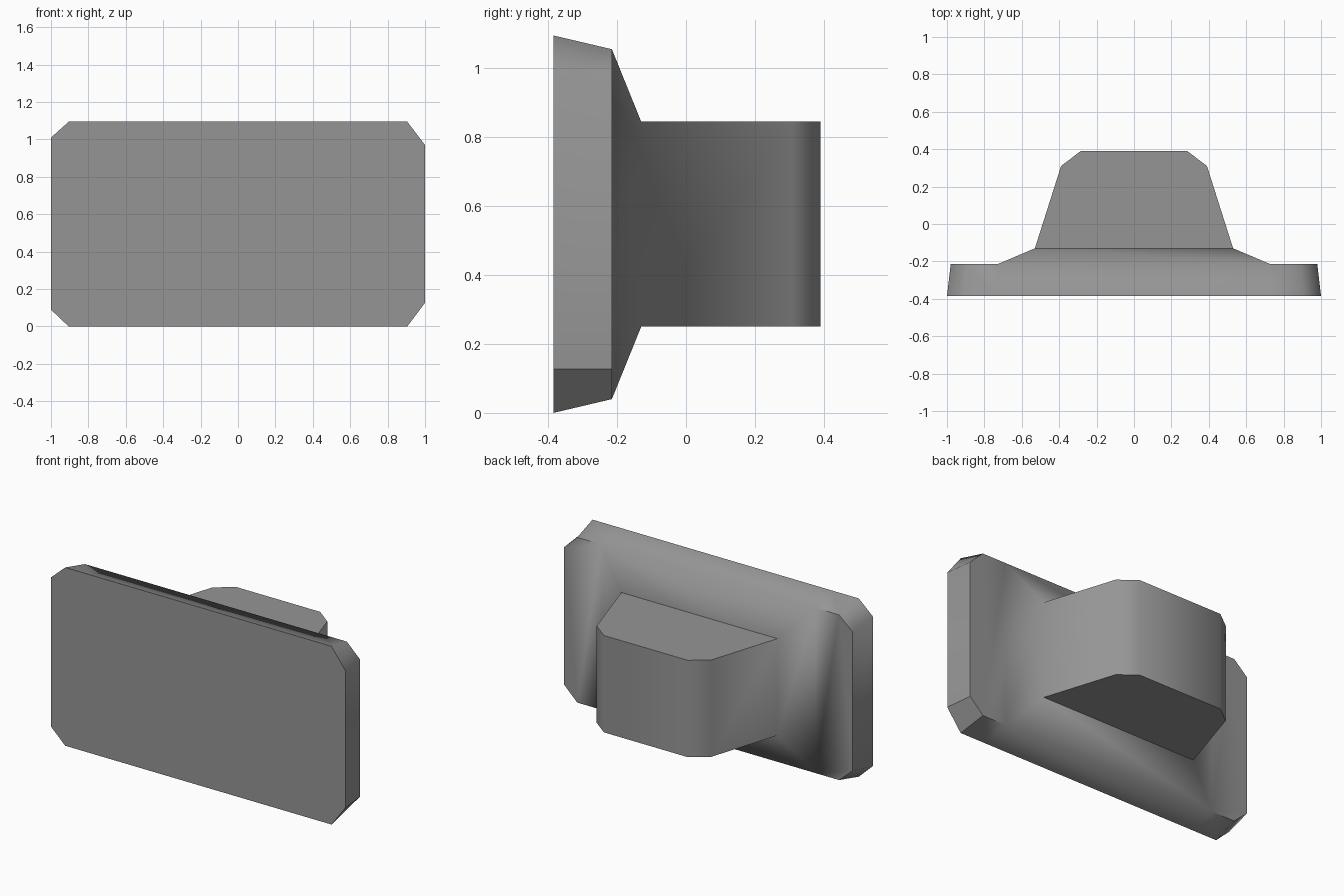
import bpy, bmesh, math

cube = bpy.data.objects.get("Cube")
if cube:
    bpy.data.objects.remove(cube, do_unlink=True)

grey = bpy.data.materials.new("mid_grey")
grey.use_nodes = True
colour = (0.30, 0.30, 0.30, 1)
grey.diffuse_color = colour
grey.node_tree.nodes["Principled BSDF"].inputs["Base Color"].default_value = colour

FRONT, RIM, NECK = -0.385, -0.215, -0.13
bm = bmesh.new()


def ring(points):
    return [bm.verts.new(p) for p in points]


def bridge(a, b, closed=True):
    n = len(a)
    return [bm.faces.new((a[i], a[(i + 1) % n], b[(i + 1) % n], b[i]))
            for i in range(n if closed else n - 1)]


def plate_ring(y, half, cut, z0, z1, right, left):
    """Chamfered rectangle, anticlockwise from the slope foot at lower +x."""
    foot = 0.73
    return ring([(x, y, z) for x, z in (
        (foot, z0), (cut, z0), (half, left[0]), (half, left[1]), (cut, z1), (foot, z1),
        (-foot, z1), (-cut, z1), (-half, right[1]), (-half, right[0]), (-cut, z0), (-foot, z0))])


# Chamfered plate: front face and tapered rim
front = plate_ring(FRONT, 1, 0.905, 0, 1.095, (0.09, 1.01), (0.127, 0.97))
back = plate_ring(RIM, 0.98, 0.89, 0.04, 1.055, (0.12, 0.975), (0.127, 0.97))
bm.faces.new(front)
walls = bridge(front, back)

# Flat back shoulders on either side of the slope
bm.faces.new(back[:6])
bm.faces.new(back[6:])

# Tapered block with chamfered end
half_outline = [(0.53, NECK), (0.39, 0.31), (0.285, 0.39)]
outline = half_outline + [(-x, y) for x, y in reversed(half_outline)]
low = ring([(x, y, 0.25) for x, y in outline])
high = ring([(x, y, 0.845) for x, y in outline])
bridge(low, high, closed=False)
bm.faces.new(low)
bm.faces.new(high)

# Sloping collar from the plate to the block
bridge([back[0], back[5], back[6], back[11]], [low[0], high[0], high[-1], low[-1]])
bmesh.ops.recalc_face_normals(bm, faces=bm.faces)

# Crisp lower chamfer on the model's left
bm.edges.index_update()
crisp = [e.index for e in walls[1].edges]
mesh = bpy.data.meshes.new("plate_with_block")
bm.to_mesh(mesh)
bm.free()
mesh.materials.append(grey)
body = bpy.data.objects.new("plate_with_block", mesh)
bpy.context.collection.objects.link(body)

bpy.ops.object.select_all(action='DESELECT')
body.select_set(True)
bpy.context.view_layer.objects.active = body
bpy.ops.object.shade_smooth_by_angle(angle=math.radians(55))
for i in crisp:
    mesh.edges[i].use_edge_sharp = True
